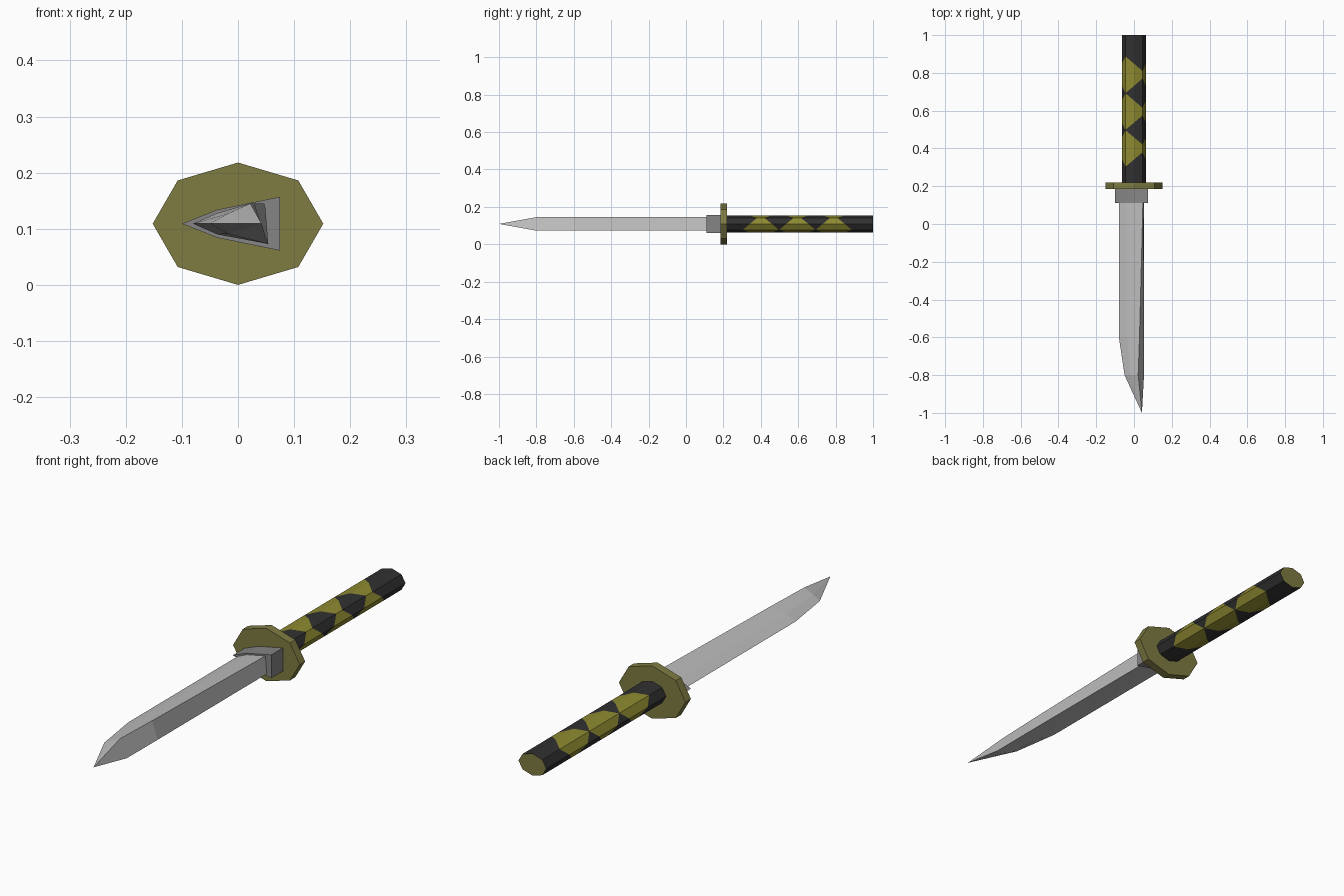
import bpy, bmesh, math

if "Cube" in bpy.data.objects:
    bpy.data.objects.remove(bpy.data.objects["Cube"])

ZC = 0.109  # height of the long axis


def mat(name, c):
    m = bpy.data.materials.new(name)
    m.diffuse_color = (*c, 1)
    m.use_nodes = True
    m.node_tree.nodes["Principled BSDF"].inputs["Base Color"].default_value = m.diffuse_color
    return m


STEEL = mat("pale steel", (0.50, 0.50, 0.50))
GREY = mat("mid grey", (0.235, 0.235, 0.235))
OLIVE = mat("dull olive", (0.21, 0.20, 0.055))
YELLOW = mat("mustard wrap", (0.27, 0.25, 0.03))
DARK = mat("charcoal wrap", (0.03, 0.03, 0.03))


def loft(name, rings, mats, rule=lambda k: 0, cap=0):
    """Skin a list of equal-sized rings; rule(k) gives the material of band k."""
    bm = bmesh.new()
    vs = [[bm.verts.new(p) for p in r] for r in rings]
    n = len(rings[0])
    for k in range(len(vs) - 1):
        for i in range(n):
            j = (i + 1) % n
            f = bm.faces.new((vs[k][i], vs[k][j], vs[k + 1][j], vs[k + 1][i]))
            f.material_index = rule(k)
    for r in (vs[0], vs[-1]):
        bm.faces.new(r).material_index = cap
    bmesh.ops.remove_doubles(bm, verts=bm.verts, dist=1e-5)
    bmesh.ops.recalc_face_normals(bm, faces=bm.faces)
    me = bpy.data.meshes.new(name)
    bm.to_mesh(me)
    bm.free()
    for m in mats:
        me.materials.append(m)
    ob = bpy.data.objects.new(name, me)
    bpy.context.collection.objects.link(ob)
    return ob


def octagon(rx, rz, ys):
    """Eight-sided ring; ys gives the y position of each corner."""
    return [(rx * math.cos(i * math.pi / 4), ys[i], ZC + rz * math.sin(i * math.pi / 4))
            for i in range(8)]


def section(y, edge, mid, top, bottom, mz, sz):
    """Wedge section: cutting edge, two shoulders, two spine corners."""
    return [(edge, y, ZC), (mid, y, ZC + mz), (top, y, ZC + sz),
            (bottom, y, ZC - sz), (mid, y, ZC - mz)]


# blade, tapering to a point
loft("blade", [
    section(0.15, -0.08, -0.037, 0.048, 0.054, 0.019, 0.036),
    section(-0.60, -0.08, -0.037, 0.029, 0.054, 0.019, 0.036),
    section(-0.80, -0.05, -0.018, 0.022, 0.053, 0.018, 0.036),
    section(-1.00, 0.042, 0.042, 0.042, 0.042, 0, 0),
], [STEEL])

# collar between blade and guard
loft("collar", [section(y, -0.10, -0.037, 0.075, 0.075, 0.025, 0.048)
                for y in (0.11, 0.19)], [GREY])

# oval guard
loft("guard", [octagon(0.152, 0.109, [y] * 8) for y in (0.185, 0.22)], [OLIVE])

# handle: zigzag wrap made by cutting each corner line at different lengths
half = [0.059, 0.02, 0.059, 0.0965, 0.059, 0.02, 0.059, 0.0965]
cuts = [[0.2] * 8]
for c in (0.40, 0.595, 0.79):
    cuts += [[c - h for h in half], [c + h for h in half]]
cuts.append([1.0] * 8)
loft("handle", [octagon(0.0635, 0.045, ys) for ys in cuts],
     [DARK, YELLOW, OLIVE], rule=lambda k: k % 2, cap=2)
